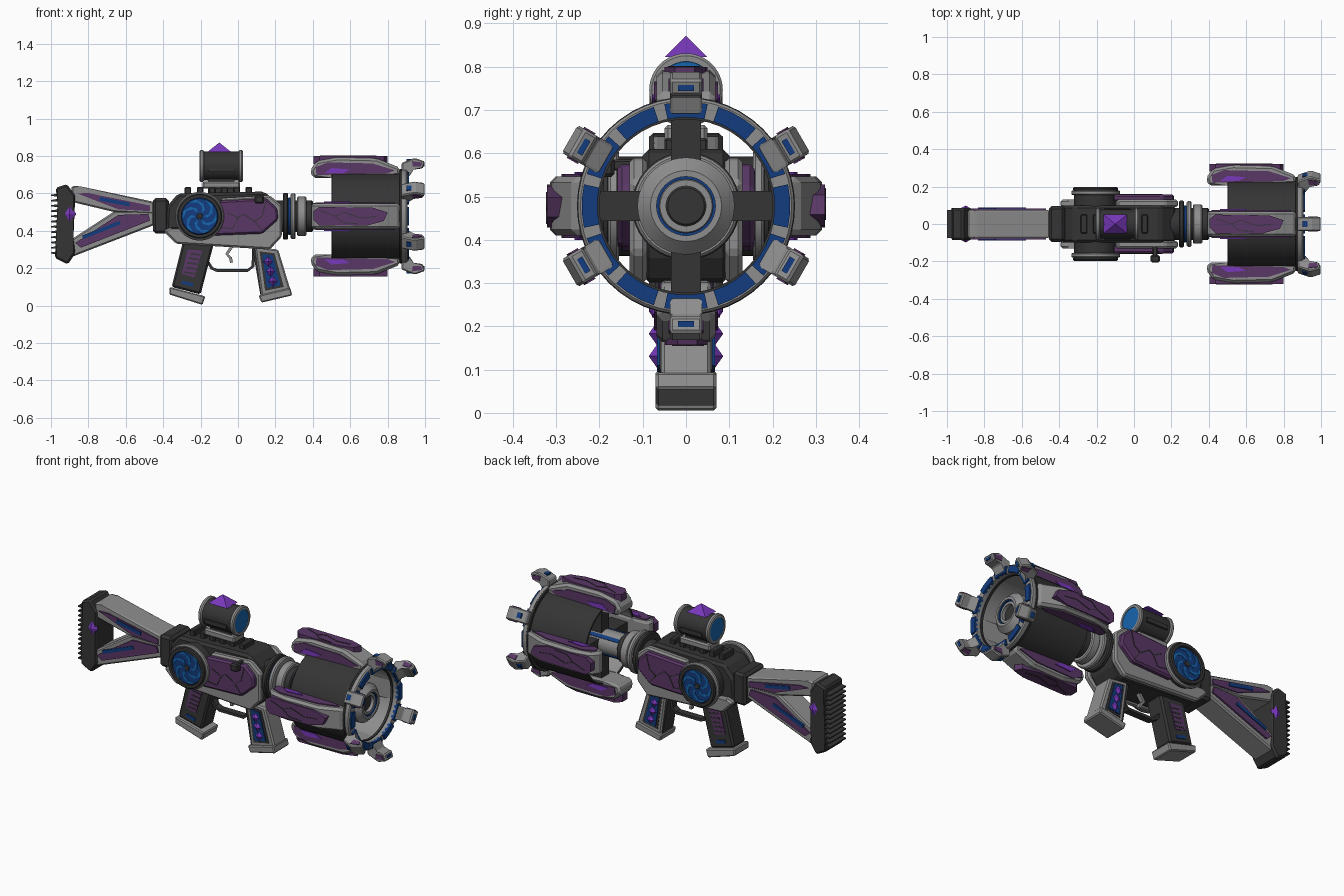
import bpy, bmesh, math
from mathutils import Matrix, Vector

if "Cube" in bpy.data.objects:
    bpy.data.objects.remove(bpy.data.objects["Cube"])

def mat(name, r, g, b):
    m = bpy.data.materials.new(name)
    m.diffuse_color = (r, g, b, 1)
    m.use_nodes = True
    m.node_tree.nodes["Principled BSDF"].inputs["Base Color"].default_value = m.diffuse_color
    return m

GREY = mat("light grey metal", .27, .27, .27)
DARK = mat("dark metal", .035, .035, .035)
PURPLE = mat("dull purple", .10, .038, .13)
GEM = mat("crystal violet", .19, .04, .50)
BLUE = mat("deep blue", .006, .045, .21)
SKY = mat("bright blue", .008, .13, .42)
I = Matrix.Identity(4)
AX = .478                                   # height of the barrel axis

def finish(name, bm, m, M=I, smooth=False):
    bm.transform(M)
    bmesh.ops.recalc_face_normals(bm, faces=bm.faces[:])
    me = bpy.data.meshes.new(name)
    bm.to_mesh(me)
    bm.free()
    me.materials.append(m)
    if smooth:
        for p in me.polygons:
            p.use_smooth = True
        me.set_sharp_from_angle(angle=.6)
    ob = bpy.data.objects.new(name, me)
    bpy.context.collection.objects.link(ob)
    return ob

def prism(name, pts, lo, hi, m, axis='Y', bevel=0, M=I):
    """Extrude a 2D outline along an axis."""
    put = {'Y': lambda a, b, h: (a, h, b), 'Z': lambda a, b, h: (a, b, h),
           'X': lambda a, b, h: (h, a, b)}[axis]
    bm = bmesh.new()
    A = [bm.verts.new(put(a, b, lo)) for a, b in pts]
    B = [bm.verts.new(put(a, b, hi)) for a, b in pts]
    bm.faces.new(A)
    bm.faces.new(B)
    n = len(pts)
    for i in range(n):
        bm.faces.new((A[i], A[(i + 1) % n], B[(i + 1) % n], B[i]))
    if bevel:
        bmesh.ops.bevel(bm, geom=bm.edges[:], offset=bevel, segments=1, affect='EDGES')
    return finish(name, bm, m, M)

def sides(name, pts, y0, y1, m, bevel=0, M=I):
    """The same plate on both sides."""
    for s, tag in ((-1, "right"), (1, "left")):
        prism(f"{name}_{tag}", pts, s * y0, s * y1, m, 'Y', bevel, M)

def box(name, x0, x1, y0, y1, z0, z1, m, bevel=0, M=I):
    return prism(name, [(x0, z0), (x1, z0), (x1, z1), (x0, z1)], y0, y1, m, 'Y', bevel, M)

def lathe(name, prof, m, M, n=48):
    """Spin a closed (x, radius) outline about the local x axis."""
    bm = bmesh.new()
    rings = [[bm.verts.new((x, r * math.cos(t * math.tau / n), r * math.sin(t * math.tau / n)))
              for t in range(n)] for x, r in prof]
    for i, R in enumerate(rings):
        S = rings[(i + 1) % len(rings)]
        for t in range(n):
            bm.faces.new((R[t], R[(t + 1) % n], S[(t + 1) % n], S[t]))
    return finish(name, bm, m, M, True)

def tube(name, x0, x1, r, m, M, inner=.0005, c=.006):
    return lathe(name, [(x0, inner), (x0, r - c), (x0 + c, r), (x1 - c, r), (x1, r - c), (x1, inner)], m, M)

def hull(name, pts, m, M=I):
    bm = bmesh.new()
    for p in pts:
        bm.verts.new(p)
    bmesh.ops.convex_hull(bm, input=bm.verts[:])
    return finish(name, bm, m, M)

def gem(name, x, y, z, dx, dy, dz, m=GEM):
    hull(name, [(x - dx, y, z), (x + dx, y, z), (x, y - dy, z), (x, y + dy, z), (x, y, z - dz), (x, y, z + dz)], m)

def ribbon(path, w):
    """Outline of a line of width w along a path."""
    P = [Vector(p) for p in path]
    L, R = [], []
    for i, p in enumerate(P):
        d = (P[min(i + 1, len(P) - 1)] - P[max(i - 1, 0)]).normalized()
        o = Vector((-d.y, d.x)) * w / 2
        L.append(tuple(p + o))
        R.append(tuple(p - o))
    return L + R[::-1]

# shoulder butt with teeth and side crystals
prism("butt_pad", [(-.975, .63), (-.915, .65), (-.87, .59), (-.88, .36), (-.87, .28), (-.91, .22), (-.98, .255), (-.965, .33), (-.965, .55)],
      -.085, .085, DARK, bevel=.01)
for i in range(12):
    z = .275 + i * .028
    prism("butt_tooth", [(-.96, z), (-1, z + .003), (-1, z + .01), (-.96, z + .016)], -.075, .075, DARK)
for s in (-1, 1):
    gem("butt_crystal", -.90, s * .08, .49, .035, .018, .06)

# split stock
prism("stock_upper_bar", [(-.89, .64), (-.845, .638), (-.45, .555), (-.45, .49), (-.66, .50), (-.89, .555)], -.075, .075, GREY, bevel=.008)
prism("stock_lower_bar", [(-.89, .26), (-.45, .43), (-.45, .51), (-.66, .505), (-.89, .355)], -.072, .072, GREY, bevel=.008)
sides("stock_upper_plate", [(-.86, .60), (-.80, .602), (-.47, .535), (-.47, .505), (-.64, .515)], .07, .082, PURPLE)
sides("stock_lower_plate", [(-.87, .335), (-.84, .31), (-.47, .455), (-.48, .49), (-.64, .485)], .07, .082, PURPLE)
sides("stock_upper_light", ribbon([(-.74, .572), (-.58, .54)], .02), .075, .087, BLUE)
sides("stock_lower_light", ribbon([(-.83, .365), (-.63, .445)], .02), .075, .087, BLUE)
box("stock_collar", -.455, -.37, -.095, .095, .385, .575, DARK, .015)

# receiver
prism("receiver_body", [(-.38, .53), (-.32, .60), (.14, .61), (.22, .54), (.22, .37), (.17, .30), (-.33, .335), (-.39, .39)],
      -.10, .10, DARK, bevel=.015)
sides("receiver_frame", [(-.40, .40), (-.33, .33), (.17, .30), (.235, .37), (.235, .535), (.17, .59), (-.09, .575), (-.12, .40), (-.36, .42)],
      .09, .13, GREY, .01)
sides("receiver_panel", [(-.10, .56), (.15, .575), (.21, .52), (.215, .46), (.13, .385), (-.13, .375), (-.15, .41)],
      .12, .158, PURPLE, .01)
for path in ([(-.06, .50), (0, .47), (.03, .49), (.09, .45), (.13, .40)], [(.09, .45), (.13, .48), (.15, .56)],
             [(-.10, .42), (-.03, .41), (0, .47)]):
    sides("panel_crack", ribbon(path, .005), .155, .1605, DARK)
for i in range(6):
    x = -.285 + i * .065
    box("top_rail_block", x, x + .035, -.05, .05, .59, .635, DARK, .005)
box("charging_stem", .10, .125, -.19, -.09, .56, .585, DARK, .004)
box("charging_knob", .088, .138, -.205, -.165, .545, .59, DARK, .008)

# turbine discs on both sides
for s in (-1, 1):
    D = Matrix.Translation((-.205, 0, AX)) @ Matrix.Rotation(s * math.pi / 2, 4, 'Z')
    tube("disc_base", .08, .165, .115, DARK, D)
    tube("disc_grey_ring", .155, .18, .13, GREY, D)
    tube("disc_dark_rim", .175, .197, .12, DARK, D, inner=.098)
    tube("disc_glass", .17, .186, .10, BLUE, D)
    tube("disc_hub", .18, .19, .016, DARK, D, c=.002)
    for k in range(6):
        a = k * math.tau / 6
        arc = [(r, a + q) for r, q in ((.02, 0), (.05, .25), (.075, .65), (.093, 1.2))]
        back = [(r, a + q) for r, q in ((.093, .75), (.07, .25), (.045, -.15))]
        prism("disc_swirl", [(r * math.cos(t), r * math.sin(t)) for r, t in arc + back], .18, .189, SKY, 'X', M=D)

# scope
S = Matrix.Translation((-.09, 0, .746))
tube("scope_body", -.11, .11, .078, DARK, S)
for s in (-1, 1):
    lo, hi = sorted((s * .092, s * .116))
    tube("scope_rim", lo, hi, .085, GREY, S, inner=.066)
    lo, hi = sorted((s * .10, s * .113))
    tube("scope_lens", lo, hi, .067, SKY, S, c=.002)
    box("scope_side_gem_plate", -.16, -.02, s * .07, s * .084, .715, .74, DARK)
box("scope_mount", -.19, .01, -.05, .05, .625, .665, GREY, .008)
box("scope_neck", -.16, -.02, -.035, .035, .60, .69, DARK)
hull("scope_crystal", [(-.163, -.05, .822), (-.037, -.05, .822), (-.037, .05, .822), (-.163, .05, .822), (-.10, 0, .872)], GEM)

# rear grip
prism("rear_grip", [(-.295, .34), (-.13, .33), (-.20, .06), (-.355, .10)], -.058, .058, DARK, bevel=.01)
prism("rear_grip_foot", [(-.365, .10), (-.175, .05), (-.19, .004), (-.368, .06)], -.07, .07, GREY, bevel=.006)
sides("rear_grip_plate", [(-.27, .30), (-.19, .295), (-.235, .15), (-.30, .17)], .055, .062, PURPLE)
for i in range(5):
    x, z = -.23 - i * .008, .275 - i * .025
    sides("rear_grip_slot", ribbon([(x - .025, z + .004), (x + .03, z - .004)], .008), .06, .064, DARK)
sides("rear_grip_light", ribbon([(-.30, .125), (-.24, .11)], .018), .055, .063, BLUE)

# front grip with crystals
prism("front_grip", [(.09, .315), (.215, .30), (.28, .085), (.125, .05)], -.058, .058, GREY, bevel=.008)
prism("front_grip_core", [(.075, .32), (.10, .32), (.15, .06), (.12, .055)], -.05, .05, DARK)
sides("front_grip_inset", [(.115, .29), (.195, .28), (.245, .10), (.145, .08)], .055, .061, DARK)
sides("front_grip_light", [(.13, .275), (.185, .27), (.228, .11), (.155, .095)], .06, .067, BLUE)
prism("front_grip_foot", [(.11, .055), (.28, .095), (.29, .055), (.125, .016)], -.07, .07, GREY, bevel=.006)
for s in (-1, 1):
    for i in range(3):
        gem("front_grip_crystal", .162 + i * .012, s * .062, .235 - i * .052, .03, .024, .034)

# trigger
prism("trigger_guard", ribbon([(-.165, .24), (-.14, .20), (-.11, .187), (.05, .187), (.08, .21), (.085, .32)], .016), -.02, .02, DARK)
prism("trigger", ribbon([(-.03, .32), (-.06, .275), (-.04, .255), (-.035, .23)], .016), -.012, .012, GREY)

# neck rings and inner barrel
B = Matrix.Translation((0, 0, AX))
tube("neck_core", .19, .40, .085, DARK, B)
tube("neck_ring_rear", .24, .268, .125, DARK, B)
tube("neck_ring_light", .268, .282, .10, BLUE, B, c=.002)
tube("neck_ring_middle", .282, .308, .122, GREY, B)
tube("neck_ring_front", .315, .365, .105, GREY, B)
tube("inner_barrel", .36, .84, .07, GREY, B)
tube("muzzle_flange", .78, .875, .112, GREY, B, inner=.068, c=.03)
tube("muzzle_light", .83, .868, .069, BLUE, B, inner=.062, c=.001)
tube("muzzle_inner_ring", .80, .862, .063, GREY, B, inner=.046, c=.003)
tube("muzzle_bore", .79, .845, .048, DARK, B)

# outer shell and glowing muzzle ring
tube("barrel_shell", .50, .87, .235, DARK, B, inner=.226, c=.002)
tube("shell_liner", .505, .87, .227, GREY, B, inner=.221, c=.001)
tube("muzzle_ring", .868, .905, .25, GREY, B, inner=.205)
tube("muzzle_ring_back", .864, .878, .252, DARK, B, inner=.20, c=.002)
for k in range(12):
    a = k * math.tau / 12
    ts = [a + math.radians(d) for d in (-12, -4, 4, 12)]
    pts = [(.241 * math.cos(t), .241 * math.sin(t)) for t in ts] + [(.205 * math.cos(t), .205 * math.sin(t)) for t in ts[::-1]]
    prism("ring_light", pts, .895, .915, BLUE, 'X', M=B)

# four armoured arms round the shell
for k in range(4):
    A = B @ Matrix.Rotation(k * math.pi / 2, 4, 'X')
    prism("arm_body", [(.40, .205), (.385, .245), (.42, .295), (.53, .315), (.74, .31), (.865, .26), (.87, .215), (.50, .205)],
          -.068, .068, GREY, bevel=.014, M=A)
    prism("arm_outer_plate", [(.405, .028), (.435, .05), (.72, .046), (.80, .02), (.78, -.025), (.69, -.05), (.435, -.05), (.405, -.02)],
          .28, .321, PURPLE, 'Z', M=A)
    sides("arm_side_plate", [(.42, .22), (.415, .262), (.48, .288), (.72, .282), (.84, .245), (.80, .23), (.60, .225)],
          .06, .074, PURPLE, M=A)
    sides("arm_side_crystal", [(.46, .23), (.50, .258), (.60, .25), (.56, .23)], .07, .079, GEM, M=A)
    for path in ([(.44, .03), (.52, .0), (.57, .02), (.66, -.01), (.74, .0)], [(.52, 0), (.56, -.035), (.64, -.04)]):
        prism("arm_crack", ribbon(path, .004), .32, .3235, DARK, 'Z', M=A)
    box("arm_spoke", .53, .64, -.035, .035, .06, .225, DARK, M=A)
    Q = A @ Matrix.Rotation(math.pi / 4, 4, 'X')
    box("barrel_light_strip", .37, .62, -.01, .01, .06, .075, BLUE, M=Q)

# six claws at the muzzle
for k in range(6):
    C = B @ Matrix.Rotation(k * math.pi / 3, 4, 'X')
    prism("claw", [(.875, .205), (.875, .285), (.945, .312), (1.0, .292), (.988, .255), (.935, .255), (.915, .21)],
          -.037, .037, GREY, bevel=.006, M=C)
    sides("claw_plate", [(.935, .265), (.93, .295), (.985, .287), (.978, .265)], .03, .041, PURPLE, M=C)
    box("claw_light", .97, .998, -.019, .019, .266, .28, BLUE, M=C)
    box("claw_top_light", .90, .93, -.015, .015, .28, .305, BLUE, M=C)
